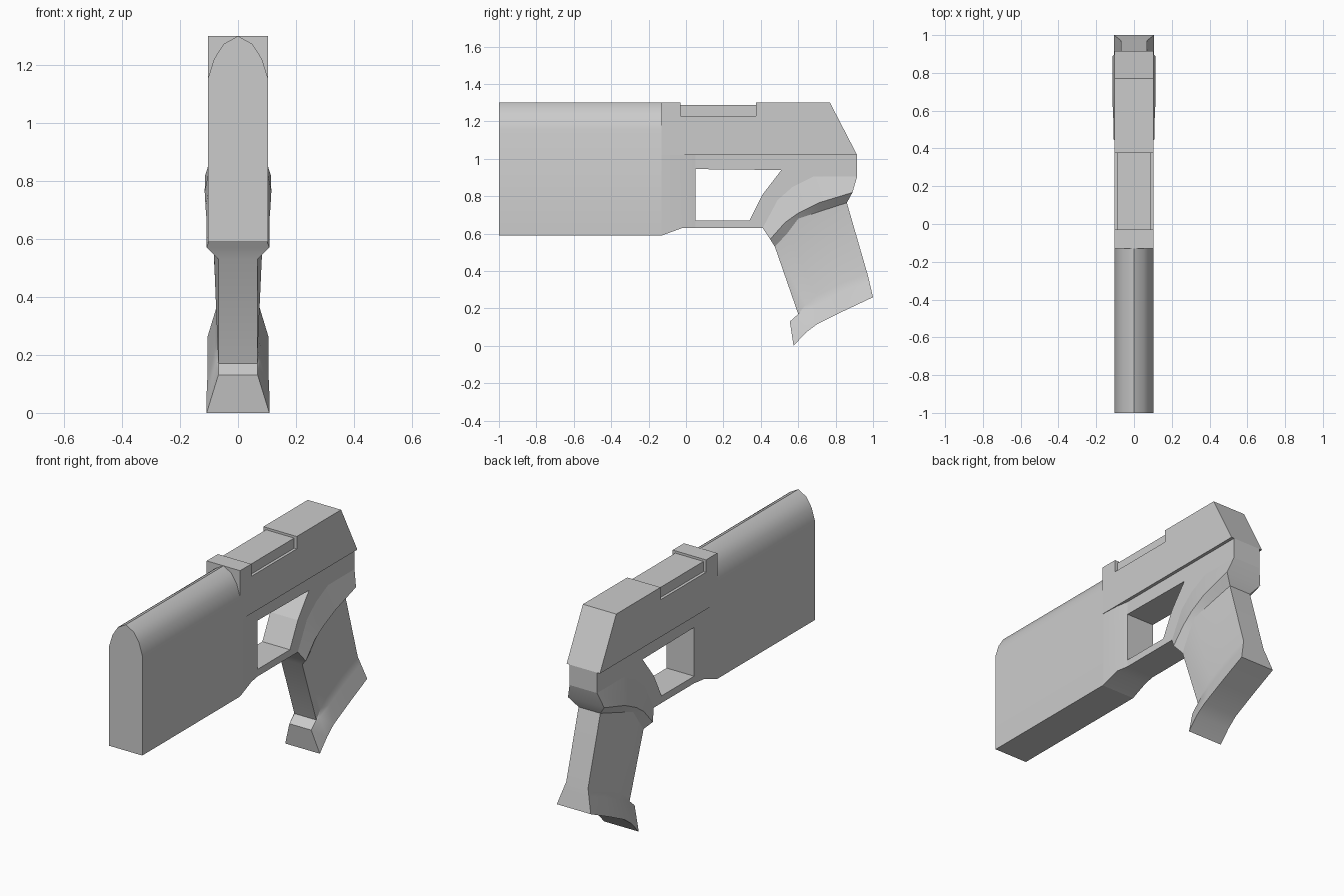
import bpy, bmesh, math

cube = bpy.data.objects.get("Cube")
if cube:
    bpy.data.objects.remove(cube, do_unlink=True)

# One plain grey finish for the whole model
GREY = (0.6, 0.6, 0.6, 1)
grey = bpy.data.materials.new("matte_grey")
grey.diffuse_color = GREY
grey.use_nodes = True
grey.node_tree.nodes["Principled BSDF"].inputs["Base Color"].default_value = GREY


def finish(name, bm, smooth_angle=None):
    """Turn a bmesh into a named, coloured object."""
    bmesh.ops.recalc_face_normals(bm, faces=bm.faces[:])
    mesh = bpy.data.meshes.new(name)
    bm.to_mesh(mesh)
    bm.free()
    mesh.materials.append(grey)
    obj = bpy.data.objects.new(name, mesh)
    bpy.context.collection.objects.link(obj)
    if smooth_angle:
        bpy.ops.object.select_all(action='DESELECT')
        obj.select_set(True)
        bpy.context.view_layer.objects.active = obj
        bpy.ops.object.shade_smooth_by_angle(angle=math.radians(smooth_angle))
    return obj


def side_prism(name, outline, half):
    """Extrude a (y, z) side outline across the width."""
    bm = bmesh.new()
    face = bm.faces.new([bm.verts.new((-half, y, z)) for y, z in outline])
    grown = bmesh.ops.extrude_face_region(bm, geom=[face], use_keep_orig=True)
    for item in grown["geom"]:
        if isinstance(item, bmesh.types.BMVert):
            item.co.x = half
    return finish(name, bm)


def loft(bm, rings):
    """Skin closed rings of equal length; returns the vertex rings."""
    rows = [[bm.verts.new(p) for p in ring] for ring in rings]
    for a, b in zip(rows, rows[1:]):
        for i in range(len(a)):
            j = (i + 1) % len(a)
            bm.faces.new((a[i], a[j], b[j], b[i]))
    return rows


TOP, SEAM = 1.3, 1.02

# Long front housing with an arched top
arch = [(.103, .59), (.103, 1.155), (.083, 1.22), (.05, 1.272)]
section = arch + [(0, TOP)] + [(-x, z) for x, z in reversed(arch)]
bm = bmesh.new()
ends = loft(bm, [[(x, y, z) for x, z in section] for y in (-1, -.13)])
for end in ends:
    bm.faces.new(end)
finish("front_housing", bm, 35)

# Block that narrows from the housing to the frame
bm = bmesh.new()
stations = [(-.13, .59, .103), (-.02, .63, .098), (.05, .63, .086)]
ends = loft(bm, [[(-h, y, z), (h, y, z), (h, y, SEAM), (-h, y, SEAM)]
                 for y, z, h in stations])
bm.faces.new(ends[0])
bm.faces.new(ends[-1])
finish("front_frame", bm, 20)

# Frame around the finger opening, open at its front end
side_prism("rear_frame", [
    (.05, SEAM), (.05, .945), (.51, .94), (.41, .81), (.34, .67), (.05, .67),
    (.05, .63), (.41, .63), (.6, .72), (.86, .8), (.915, .905), (.915, SEAM),
], .086)

# Upper slide with a notch and a sloped back
side_prism("slide", [
    (-.13, SEAM), (.915, SEAM), (.77, TOP), (.375, TOP),
    (.375, 1.23), (-.03, 1.23), (-.03, TOP), (-.13, TOP),
], .104)

# Narrower cover sitting in the notch
side_prism("notch_cover", [(-.03, 1.22), (.375, 1.22), (.375, 1.287), (-.03, 1.287)], .088)

# Grip: rings from the hand rest down to the flared foot, front to back
grip_rings = [
    [(.41, .63, .086), (.49, .78, .086), (.57, .85, .086), (.68, .905, .086), (.915, .905, .086)],
    [(.45, .57, .108), (.53, .66, .108), (.6, .71, .112), (.71, .765, .115), (.89, .82, .113)],
    [(.475, .53, .068), (.54, .6, .085), (.6, .68, .09), (.72, .72, .08), (.86, .765, .068)],
    [(.6, .17, .068), (.64, .22, .068), (.7, .27, .068), (.82, .33, .068), (.97, .385, .068)],
    [(.555, .13, .068), (.62, .18, .075), (.7, .22, .08), (.83, .285, .08), (.98, .345, .08)],
    [(.575, 0, .108), (.64, .07, .108), (.7, .115, .106), (.83, .18, .106), (1, .26, .106)],
]
bm = bmesh.new()
rows = loft(bm, [[(h, y, z) for y, z, h in ring] + [(-h, y, z) for y, z, h in reversed(ring)]
                 for ring in grip_rings])
for row in (rows[0], rows[-1]):
    n = len(row)
    for i in range(n // 2 - 1):
        bm.faces.new((row[i], row[i + 1], row[n - 2 - i], row[n - 1 - i]))
finish("grip", bm, 25)
